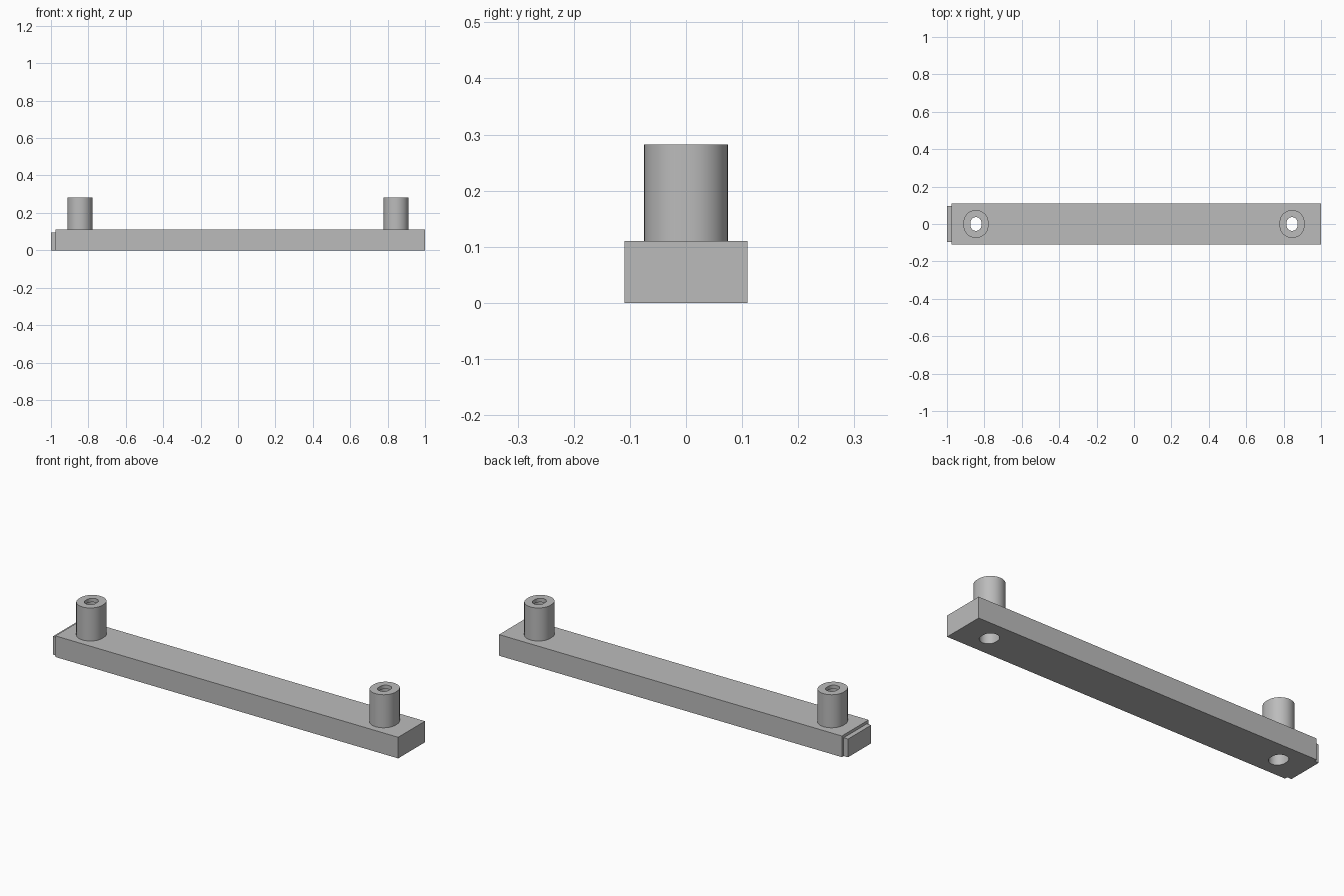
import bpy, bmesh, math

if "Cube" in bpy.data.objects:
    bpy.data.objects.remove(bpy.data.objects["Cube"])

grey = bpy.data.materials.new("plain grey")
grey.diffuse_color = (0.5, 0.5, 0.5, 1)
grey.use_nodes = True
grey.node_tree.nodes["Principled BSDF"].inputs["Base Color"].default_value = grey.diffuse_color


def make_object(name, bm):
    mesh = bpy.data.meshes.new(name)
    bmesh.ops.recalc_face_normals(bm, faces=bm.faces)
    bm.to_mesh(mesh)
    bm.free()
    mesh.materials.append(grey)
    obj = bpy.data.objects.new(name, mesh)
    bpy.context.collection.objects.link(obj)
    return obj


def box(name, lo, hi):
    bm = bmesh.new()
    bmesh.ops.create_cube(bm, size=1)
    for v in bm.verts:
        v.co = [(a + b) / 2 + c * (b - a) for a, b, c in zip(lo, hi, v.co)]
    return make_object(name, bm)


def slot(name, x, r, z0, z1, straight=0.0075, n=20):
    """Upright prism with a rounded-slot outline, slightly longer along y."""
    bm = bmesh.new()
    ring = []
    for side in (1, -1):
        for i in range(n + 1):
            a = math.pi * i / n
            ring.append(bm.verts.new((x + side * r * math.cos(a),
                                      side * (straight + r * math.sin(a)), z0)))
    face = bm.faces.new(ring)
    top = bmesh.ops.extrude_face_region(bm, geom=[face])["geom"]
    for v in top:
        if isinstance(v, bmesh.types.BMVert):
            v.co.z = z1
    return make_object(name, bm)


def boolean(obj, tool, operation):
    mod = obj.modifiers.new(operation.lower(), "BOOLEAN")
    mod.operation, mod.solver, mod.object = operation, "EXACT", tool
    bpy.context.view_layer.objects.active = obj
    bpy.ops.object.modifier_apply(modifier=mod.name)
    bpy.data.objects.remove(tool)


# Long bar and the inset tab on its left end
bar = box("bar", (-0.975, -0.11, 0), (1, 0.11, 0.11))
box("end_tab", (-1, -0.095, 0), (-0.975, 0.095, 0.095))

# Hollow posts: wide bore from below, narrow opening through the top lip
for x in (-0.845, 0.845):
    boolean(bar, slot("post", x, 0.067, 0.05, 0.282), "UNION")
    boolean(bar, slot("bore", x, 0.041, -0.05, 0.262), "DIFFERENCE")
    boolean(bar, slot("opening", x, 0.029, 0.2, 0.35), "DIFFERENCE")

bpy.ops.object.select_all(action="DESELECT")
bar.select_set(True)
bpy.context.view_layer.objects.active = bar
bpy.ops.object.shade_smooth_by_angle(angle=math.radians(30))
bar.name = "bar_with_posts"
